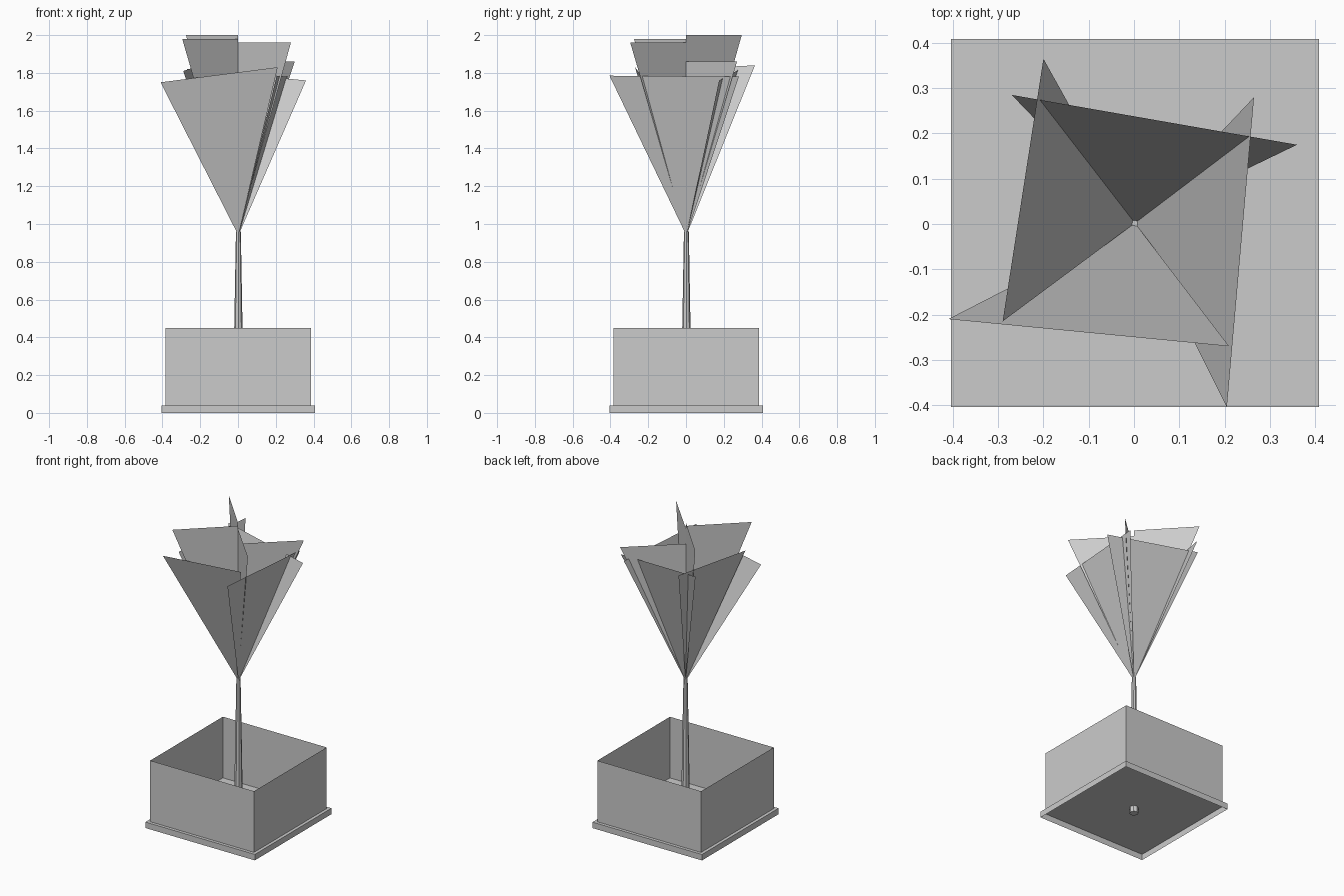
import bpy
import bmesh
from math import cos, sin, tau

cube = bpy.data.objects.get("Cube")
if cube:
    bpy.data.objects.remove(cube, do_unlink=True)

# One plain grey for everything
grey = bpy.data.materials.new("plain grey")
grey.use_nodes = True
colour = (0.6, 0.6, 0.6, 1)
grey.diffuse_color = colour
grey.node_tree.nodes["Principled BSDF"].inputs["Base Color"].default_value = colour


def finish(name, bm):
    mesh = bpy.data.meshes.new(name)
    bm.to_mesh(mesh)
    bm.free()
    mesh.materials.append(grey)
    obj = bpy.data.objects.new(name, mesh)
    bpy.context.scene.collection.objects.link(obj)
    return obj


def loft(name, rings, sides, centre=0.0, turn=0.0, cap_start=False, cap_end=False):
    """Join regular polygon rings given as (radius, height)."""
    bm = bmesh.new()
    loops = []
    for radius, z in rings:
        loops.append([bm.verts.new((centre + radius * cos(tau * (i + turn) / sides),
                                    centre + radius * sin(tau * (i + turn) / sides), z))
                      for i in range(sides)])
    for low, high in zip(loops, loops[1:]):
        for i in range(sides):
            j = (i + 1) % sides
            bm.faces.new((low[i], low[j], high[j], high[i]))
    if cap_start:
        bm.faces.new(loops[0][::-1])
    if cap_end:
        bm.faces.new(loops[-1])
    return finish(name, bm)


def sheet(name, *points):
    bm = bmesh.new()
    bm.faces.new([bm.verts.new(p) for p in points])
    return finish(name, bm)


# Planter: open-topped walls standing on a shallow hollow plinth
diagonal = 2 ** 0.5
loft("planter_walls", [(0.385 * diagonal, 0.04), (0.385 * diagonal, 0.45)],
     4, centre=0.002, turn=0.5)
loft("plinth", [(0.406 * diagonal, 0), (0.406 * diagonal, 0.04)],
     4, centre=0.002, turn=0.5, cap_end=True)

# Stem passing through the plinth
loft("stem", [(0.028, 0), (0.022, 0.45), (0.013, 0.96)], 8,
     centre=0.002, cap_start=True, cap_end=True)

# Outer petals: leaning triangles that overlap like a pinwheel
outer = {
    "front": ((-0.41, -0.21, 1.75), (0.21, -0.27, 1.83)),
    "left": ((0.205, -0.405, 1.785), (0.265, 0.28, 1.78)),
    "back": ((0.36, 0.175, 1.76), (-0.27, 0.285, 1.82)),
    "right": ((-0.20, 0.365, 1.84), (-0.29, -0.215, 1.81)),
}
for side, (a, b) in outer.items():
    sheet(side + "_outer_petal", (0.002, 0.002, 0.94), a, b)

# Inner petals: upright triangles fanning from the centre line
inner = {
    "back_right": (-0.275, 0.295, 2.0),
    "front_right": (-0.295, -0.275, 1.98),
    "front_left": (0.28, -0.295, 1.96),
    "back_left": (0.30, 0.27, 1.86),
}
for side, tip in inner.items():
    sheet(side + "_inner_petal", (0, 0, 0.95), tip, (0, 0, tip[2]))
